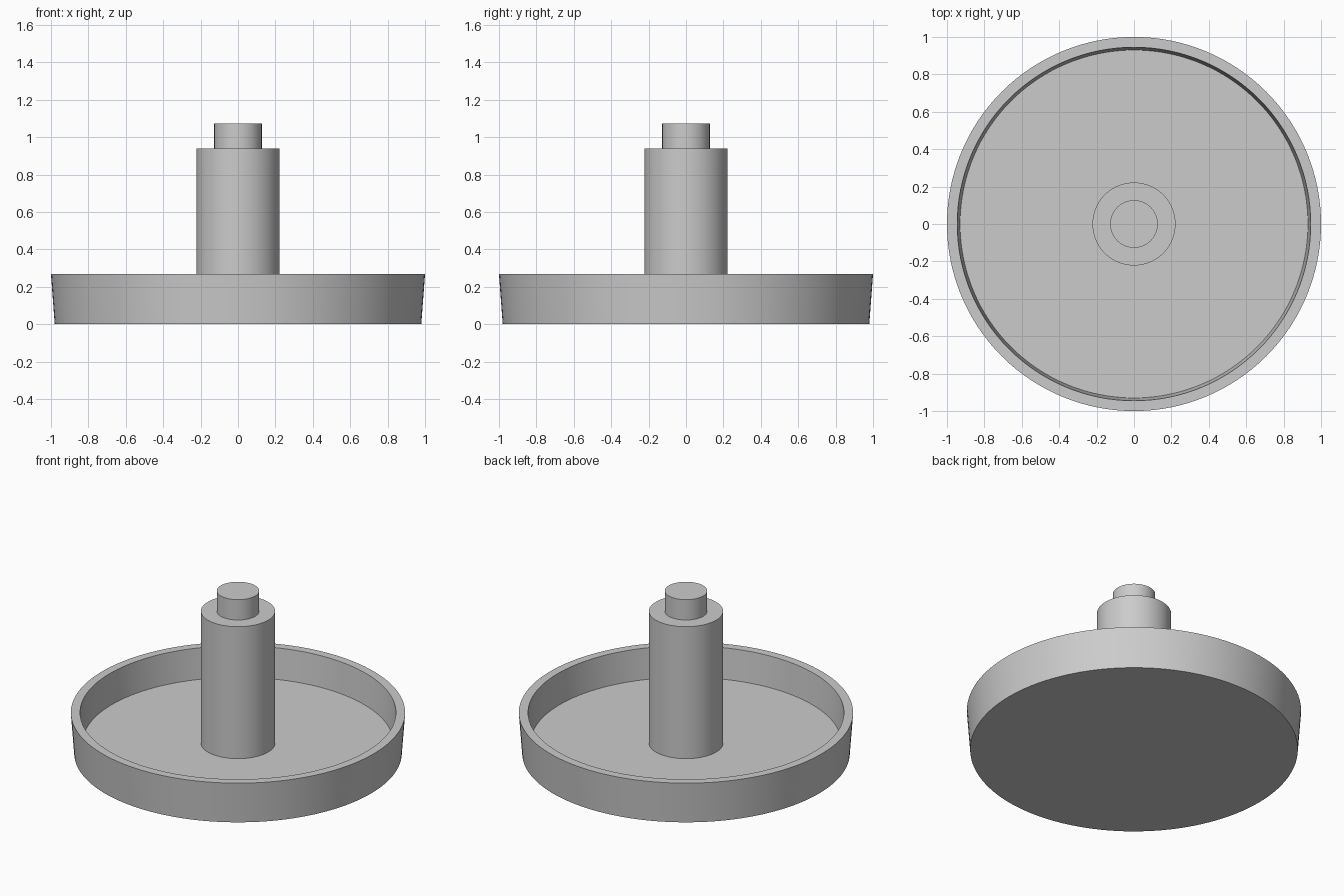
import bpy
import bmesh
import math

cube = bpy.data.objects.get("Cube")
if cube:
    bpy.data.objects.remove(cube, do_unlink=True)

SEGMENTS = 128

grey = bpy.data.materials.new("light_grey")
grey.use_nodes = True
colour = (0.6, 0.6, 0.6, 1.0)
grey.diffuse_color = colour
grey.node_tree.nodes["Principled BSDF"].inputs["Base Color"].default_value = colour


def lathe(name, profile):
    """Spin a (radius, height) profile that starts and ends on the z axis."""
    bm = bmesh.new()
    verts = [bm.verts.new((r, 0, z)) for r, z in profile]
    edges = [bm.edges.new(pair) for pair in zip(verts, verts[1:])]
    bmesh.ops.spin(bm, geom=verts + edges, cent=(0, 0, 0), axis=(0, 0, 1),
                   angle=math.tau, steps=SEGMENTS, use_duplicate=False)
    bmesh.ops.remove_doubles(bm, verts=bm.verts, dist=0.0001)
    bmesh.ops.recalc_face_normals(bm, faces=bm.faces)
    mesh = bpy.data.meshes.new(name)
    bm.to_mesh(mesh)
    bm.free()
    mesh.materials.append(grey)
    obj = bpy.data.objects.new(name, mesh)
    bpy.context.collection.objects.link(obj)
    bpy.ops.object.select_all(action='DESELECT')
    obj.select_set(True)
    bpy.context.view_layer.objects.active = obj
    bpy.ops.object.shade_smooth_by_angle(angle=math.radians(30))
    return obj


# Shallow dish with a flared wall
lathe("dish", [(0, 0), (0.98, 0), (1, 0.268), (0.945, 0.268),
               (0.93, 0.067), (0, 0.067)])

# Central post with a narrower pin on top, rising from the dish floor
lathe("stepped_post", [(0, 0.06), (0.222, 0.06), (0.222, 0.938),
                       (0.127, 0.938), (0.127, 1.072), (0, 1.072)])
